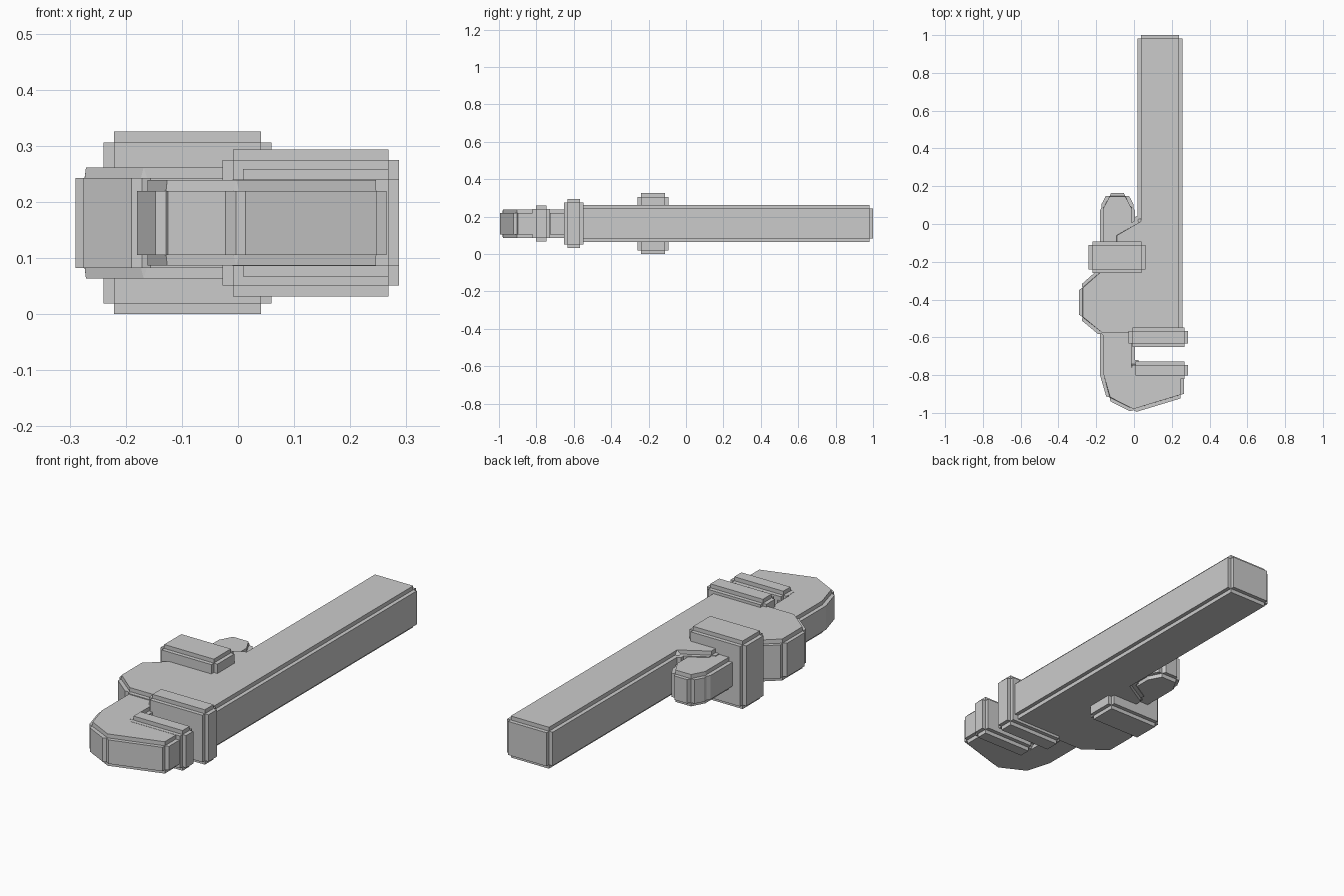
import bpy, bmesh

if "Cube" in bpy.data.objects:
    bpy.data.objects.remove(bpy.data.objects["Cube"])

MID = 0.1625  # all parts are symmetric about this height


def plate(name, outline, height, step=0.019):
    """Extrude a plan outline about MID and cut a square step along its edges."""
    bm = bmesh.new()
    face = bm.faces.new([bm.verts.new((x, y, MID - height / 2)) for x, y in outline])
    top = bmesh.ops.extrude_face_region(bm, geom=[face])["geom"]
    verts = [v for v in top if isinstance(v, bmesh.types.BMVert)]
    bmesh.ops.translate(bm, verts=verts, vec=(0, 0, height))
    bmesh.ops.recalc_face_normals(bm, faces=bm.faces[:])
    me = bpy.data.meshes.new(name)
    bm.to_mesh(me)
    bm.free()
    ob = bpy.data.objects.new(name, me)
    bpy.context.collection.objects.link(ob)
    bev = ob.modifiers.new("stepped_edges", 'BEVEL')
    bev.width = step
    bev.segments = 2
    bev.profile = 0.0
    bev.limit_method = 'ANGLE'
    bev.angle_limit = 0.3
    return ob


def block(name, x0, x1, y0, y1, height):
    return plate(name, [(x0, y0), (x1, y0), (x1, y1), (x0, y1)], height)


# Handle with the wide body at its lower end
plate("handle_body", [
    (0.258, -0.595), (0.258, 1.0), (0.018, 1.0), (0.018, 0.025),
    (-0.11, -0.05), (-0.11, -0.17), (-0.29, -0.33), (-0.29, -0.50),
    (-0.175, -0.595)], 0.198)

# Hook jaw with its shank running up through the body
plate("hook_jaw", [
    (0.265, -0.918), (0.265, -0.74), (0.005, -0.74), (0.005, 0.09),
    (-0.035, 0.165), (-0.14, 0.165), (-0.18, 0.09), (-0.18, -0.80),
    (-0.142, -0.93), (-0.005, -1.0)], 0.152)

# Adjusting block around the shank
block("adjuster", -0.24, 0.06, -0.26, -0.093, 0.325)

# Gripping bars on either side of the jaw opening
block("fixed_jaw_bar", -0.028, 0.287, -0.652, -0.548, 0.262)
block("hook_jaw_bar", -0.01, 0.287, -0.82, -0.728, 0.192)
